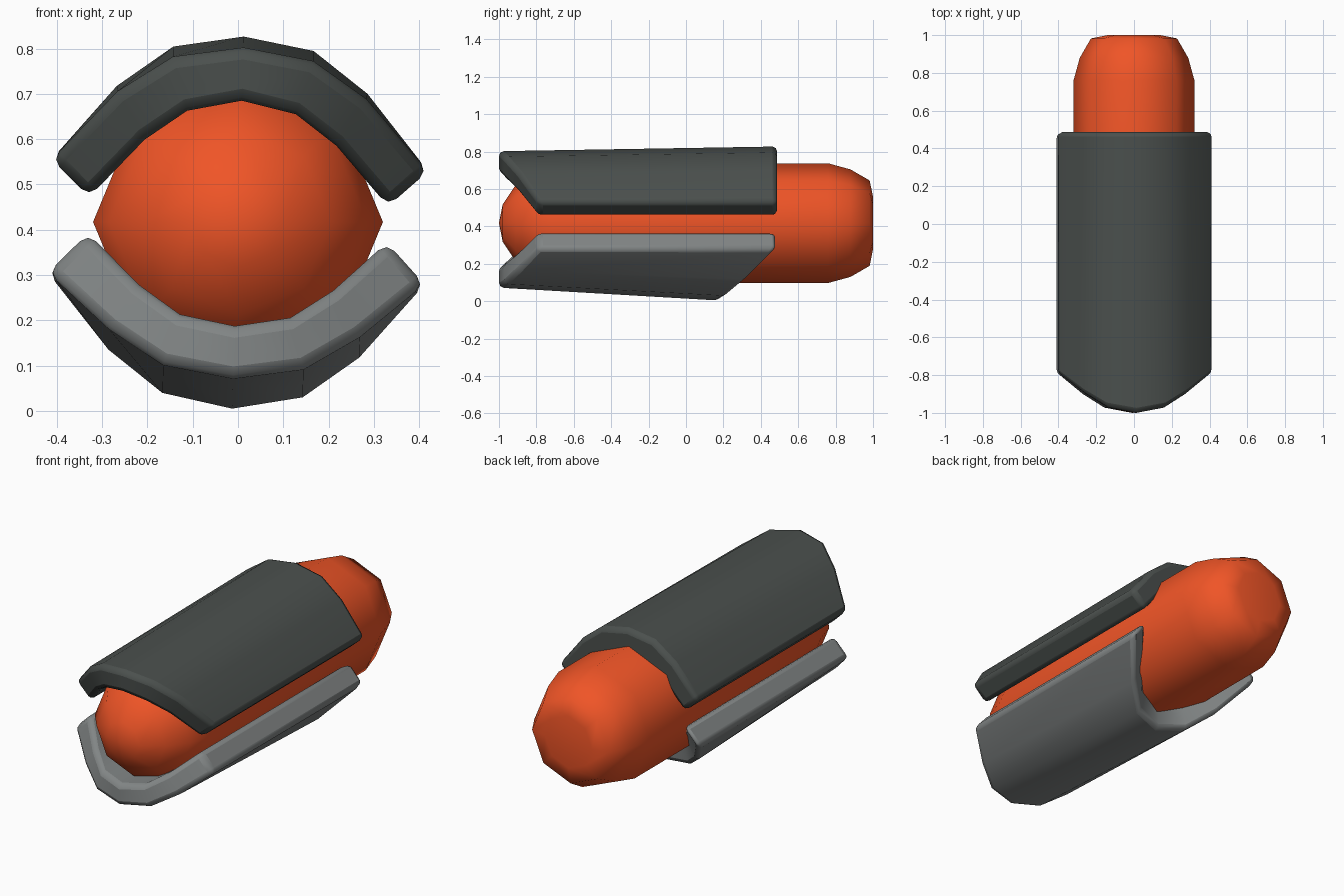
import bpy, bmesh, math

if "Cube" in bpy.data.objects:
    bpy.data.objects.remove(bpy.data.objects["Cube"])

CZ = 0.417  # height of the long axis


def finish(name, bm, color, angle):
    bmesh.ops.recalc_face_normals(bm, faces=bm.faces)
    me = bpy.data.meshes.new(name)
    bm.to_mesh(me)
    bm.free()
    ob = bpy.data.objects.new(name, me)
    bpy.context.collection.objects.link(ob)
    ob.location.z = CZ
    mat = bpy.data.materials.new(name + "_paint")
    mat.diffuse_color = (*color, 1)
    mat.use_nodes = True
    mat.node_tree.nodes["Principled BSDF"].inputs["Base Color"].default_value = mat.diffuse_color
    me.materials.append(mat)
    bpy.ops.object.select_all(action='DESELECT')
    bpy.context.view_layer.objects.active = ob
    ob.select_set(True)
    bpy.ops.object.shade_smooth_by_angle(angle=math.radians(angle))
    return ob


def bridge(bm, a, b):
    n = len(a)
    for i in range(n):
        bm.faces.new((a[i], a[(i + 1) % n], b[(i + 1) % n], b[i]))


def core():
    # eight-sided capsule: domed front, blunt back
    profile = [(-0.98, 0.1), (-0.91, 0.205), (-0.81, 0.285), (-0.69, 0.32),
               (0.76, 0.32), (0.88, 0.287), (0.982, 0.228), (1.0, 0.14)]
    bm = bmesh.new()
    rings = [[bm.verts.new((r * math.cos(i * math.pi / 4), y, r * math.sin(i * math.pi / 4)))
              for i in range(8)] for y, r in profile]
    for a, b in zip(rings, rings[1:]):
        bridge(bm, a, b)
    tip = bm.verts.new((0, -1, 0))
    for i in range(8):
        bm.faces.new((tip, rings[0][i], rings[0][(i + 1) % 8]))
    bm.faces.new(rings[-1])
    finish("core", bm, (0.87, 0.09, 0.02), 60)


def shell(name, sign, inner, outer_front, outer_back, y_front, y_back, color):
    # curved plate: radial stations from one rim to the other, each a quad
    bm = bmesh.new()
    stations = []
    for k in range(-3, 4):
        i, s = abs(k), (1 if k >= 0 else -1)
        quad = [(inner[i], y_front[i]), (outer_front[i], y_front[i]),
                (outer_back[i], y_back[i]), (inner[i], y_back[i])]
        stations.append([bm.verts.new((s * p[0], y, sign * p[1])) for p, y in quad])
    for a, b in zip(stations, stations[1:]):
        bridge(bm, a, b)
    bm.faces.new(stations[0])
    bm.faces.new(stations[-1])
    ob = finish(name, bm, color, 50)
    ob.rotation_euler.y = math.radians(1.8)
    bev = ob.modifiers.new("rounded_rims", 'BEVEL')
    bev.width = 0.025
    bev.segments = 2
    bev.limit_method = 'ANGLE'
    bev.angle_limit = math.radians(48)
    # keep rounding ahead of the smoothing modifier, if there is one
    ob.modifiers.move(len(ob.modifiers) - 1, 0)


core()
slant = [-1.0, -0.972, -0.9, -0.79]
shell("upper_shell", 1,
      [(0, 0.268), (0.12, 0.242), (0.212, 0.175), (0.33, 0.045)],
      [(0, 0.385), (0.155, 0.36), (0.275, 0.28), (0.416, 0.125)],
      [(0, 0.41), (0.155, 0.383), (0.277, 0.292), (0.416, 0.125)],
      slant, [0.487] * 4, (0.07, 0.08, 0.075))
shell("lower_shell", -1,
      [(0, 0.23), (0.122, 0.208), (0.215, 0.145), (0.33, 0.035)],
      [(0, 0.345), (0.155, 0.32), (0.277, 0.245), (0.416, 0.125)],
      [(0, 0.414), (0.155, 0.384), (0.277, 0.292), (0.416, 0.125)],
      slant, [0.18, 0.22, 0.325, 0.487], (0.22, 0.235, 0.235))
